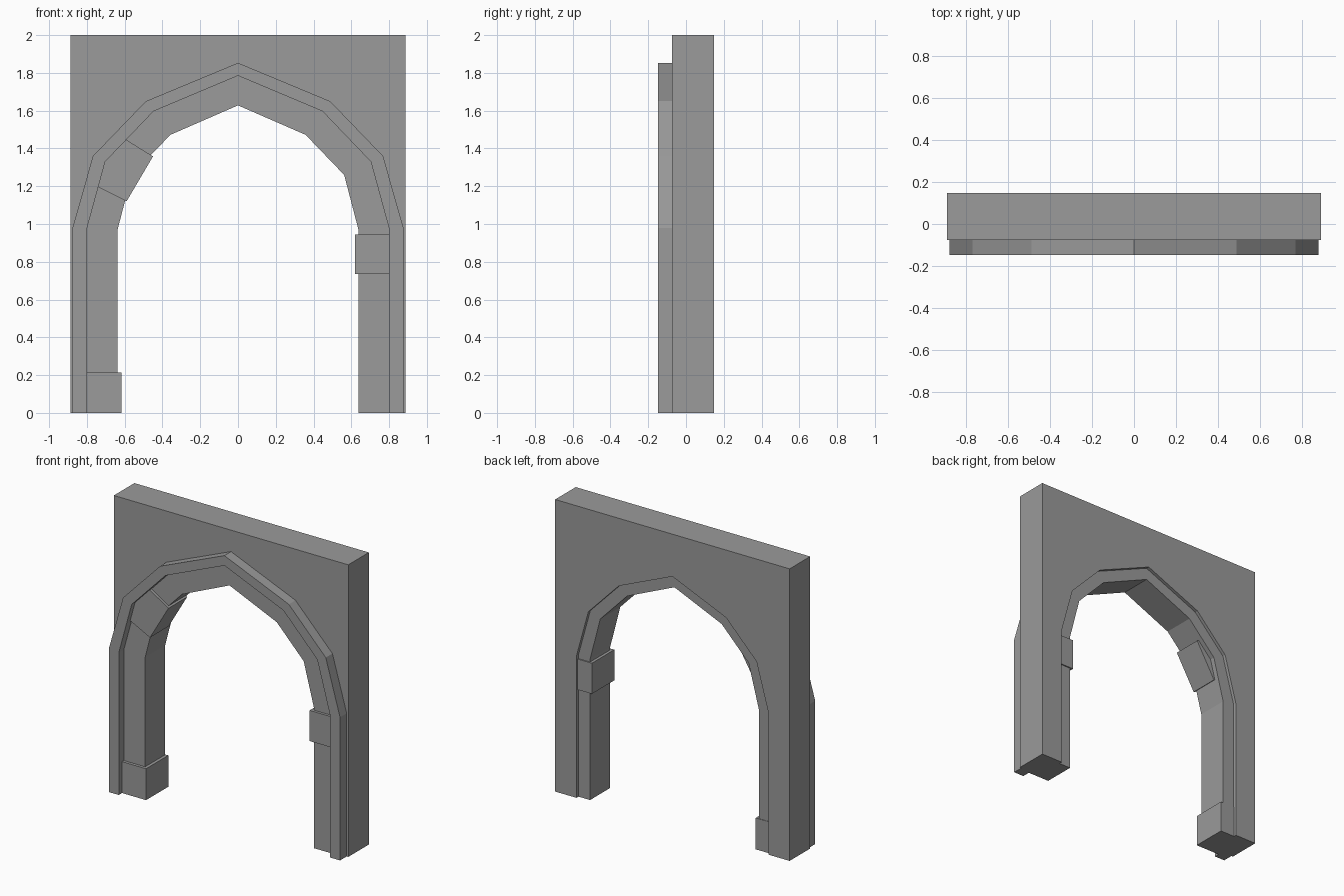
import bpy, bmesh

if "Cube" in bpy.data.objects:
    bpy.data.objects.remove(bpy.data.objects["Cube"])

# Half profiles (right side, foot to crown) of the arch lines, as (x, z)
TRIM_OUT = [(0.876, 0), (0.876, 0.98), (0.768, 1.36), (0.488, 1.65), (0, 1.853)]
TRIM_IN = [(0.80, 0), (0.80, 0.975), (0.703, 1.33), (0.447, 1.597), (0, 1.785)]
WALL_IN = [(0.727, 0), (0.727, 0.972), (0.637, 1.298), (0.406, 1.537), (0, 1.71)]
RING_IN = [(0.639, 0), (0.639, 0.965), (0.562, 1.26), (0.358, 1.472), (0, 1.628)]
WALL_OUT = [(0.888, 0), (0.888, 2)]

# Dark grey stone
stone_grey = bpy.data.materials.new("stone_grey")
stone_grey.diffuse_color = (0.325, 0.325, 0.325, 1)
stone_grey.use_nodes = True
stone_grey.node_tree.nodes["Principled BSDF"].inputs["Base Color"].default_value = stone_grey.diffuse_color


def prism(name, outline, y0, y1):
    """Extrude a closed (x, z) outline from y0 to y1."""
    bm = bmesh.new()
    face = bm.faces.new([bm.verts.new((x, y0, z)) for x, z in outline])
    ext = bmesh.ops.extrude_face_region(bm, geom=[face], use_keep_orig=True)
    moved = [v for v in ext["geom"] if isinstance(v, bmesh.types.BMVert)]
    bmesh.ops.translate(bm, verts=moved, vec=(0, y1 - y0, 0))
    bmesh.ops.recalc_face_normals(bm, faces=bm.faces)
    mesh = bpy.data.meshes.new(name)
    bm.to_mesh(mesh)
    bm.free()
    mesh.materials.append(stone_grey)
    obj = bpy.data.objects.new(name, mesh)
    bpy.context.collection.objects.link(obj)
    return obj


def whole(half):
    """Mirror a half profile into a full line running right foot to left foot."""
    return half + [(-x, z) for x, z in reversed(half) if x > 0]


def arch(name, outer, inner, y0, y1):
    return prism(name, whole(outer) + whole(inner)[::-1], y0, y1)


def rect(x0, x1, z0, z1):
    return [(x0, z0), (x1, z0), (x1, z1), (x0, z1)]


# Wall with its opening, raised trim on the front, and the inner lining
arch("wall", WALL_OUT, WALL_IN, -0.075, 0.147)
arch("front_trim", TRIM_OUT, TRIM_IN, -0.147, -0.075)
arch("inner_arch", TRIM_IN, RING_IN, -0.092, 0.125)

# Protruding stones set in the lining
prism("foot_stone", rect(-0.80, -0.618, 0, 0.215), -0.112, 0.128)
prism("side_stone", rect(0.62, 0.80, 0.735, 0.945), -0.11, 0.133)
prism("shoulder_stone", [(-0.59, 1.12), (-0.45, 1.358), (-0.593, 1.447),
                         (-0.703, 1.33), (-0.74, 1.195)], -0.11, 0.092)
